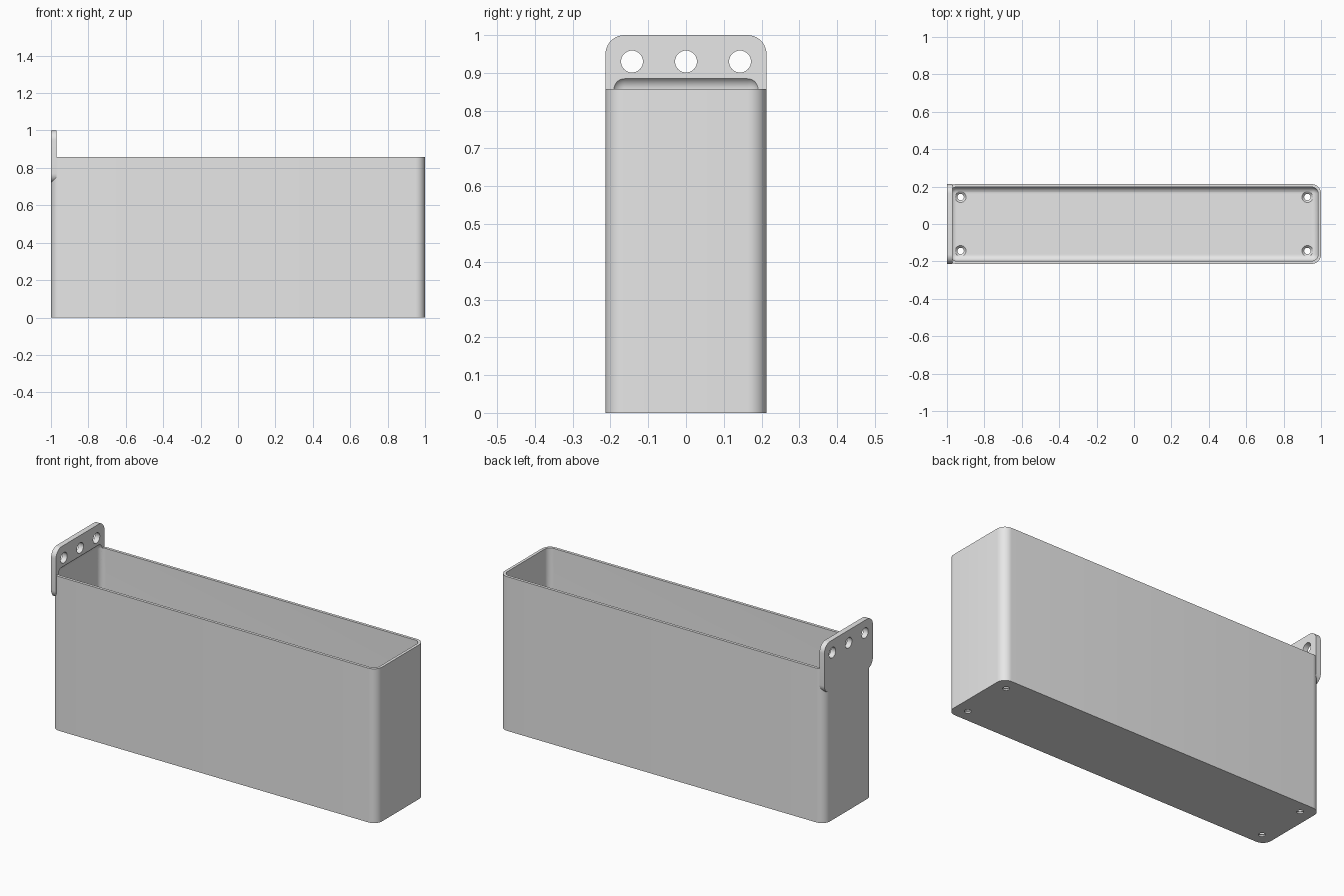
import bpy, bmesh, math
from mathutils import Matrix, Vector

if "Cube" in bpy.data.objects:
    bpy.data.objects.remove(bpy.data.objects["Cube"], do_unlink=True)

HALF_W, RIM, WALL, FLOOR, R = 0.213, 0.857, 0.016, 0.02, 0.05
INNER_R = R - WALL

grey = bpy.data.materials.new("plain grey")
grey.use_nodes = True
grey.diffuse_color = (0.8, 0.8, 0.8, 1)
grey.node_tree.nodes["Principled BSDF"].inputs["Base Color"].default_value = (0.8, 0.8, 0.8, 1)


def to_object(name, bm):
    mesh = bpy.data.meshes.new(name)
    bm.to_mesh(mesh)
    bm.free()
    mesh.materials.append(grey)
    obj = bpy.data.objects.new(name, mesh)
    bpy.context.collection.objects.link(obj)
    return obj


def rounded_box(name, low, high, radius, axis=None):
    """Box with rounded edges; only those along the axis if one is given."""
    low, high = Vector(low), Vector(high)
    bm = bmesh.new()
    bmesh.ops.create_cube(bm, size=1)
    for v in bm.verts:
        v.co = (low + high) / 2 + v.co * (high - low)
    edges = [e for e in bm.edges if axis is None
             or abs((e.verts[0].co - e.verts[1].co)[axis]) > 1e-4]
    bmesh.ops.bevel(bm, geom=edges, offset=radius, segments=10, profile=0.5, affect='EDGES')
    return to_object(name, bm)


def cone(name, centre, r1, r2, depth, turn=Matrix()):
    bm = bmesh.new()
    bmesh.ops.create_cone(bm, cap_ends=True, segments=40, radius1=r1, radius2=r2,
                          depth=depth, matrix=Matrix.Translation(centre) @ turn)
    return to_object(name, bm)


def cut(target, cutter):
    cutter.hide_render = True
    mod = target.modifiers.new("cut", 'BOOLEAN')
    mod.operation, mod.solver, mod.object = 'DIFFERENCE', 'EXACT', cutter
    bpy.context.view_layer.objects.active = target
    bpy.ops.object.modifier_apply(modifier=mod.name)


# Open trough and the mounting plate on its end
trough = rounded_box("trough", (-1, -HALF_W, 0), (1, HALF_W, RIM), R, axis=2)
plate = rounded_box("mounting_plate", (-1, -HALF_W, 0.72), (-0.97, HALF_W, 1), R, axis=0)

# Rounded cavity, which also hollows the plate just above the rim
cavity = rounded_box("cavity_cutter", (-1 + WALL, -HALF_W + WALL, FLOOR),
                     (1 - WALL, HALF_W - WALL, RIM + INNER_R), INNER_R)
cutters = [cavity]
cut(trough, cavity)
cut(plate, cavity)

# Countersunk screw holes in the floor
for x in (-0.927, 0.927):
    for y in (-0.144, 0.144):
        bore = cone("bore_cutter", (x, y, 0), 0.017, 0.017, 0.1)
        sink = cone("sink_cutter", (x, y, FLOOR), 0.017, 0.041, 0.024)
        for c in (bore, sink):
            cut(trough, c)
            cutters.append(c)

# Row of holes through the plate
for y in (-0.143, 0, 0.143):
    hole = cone("hole_cutter", (-1, y, 0.93), 0.029, 0.029, 0.2,
                Matrix.Rotation(math.pi / 2, 4, 'Y'))
    cut(plate, hole)
    cutters.append(hole)

for c in cutters:
    bpy.data.objects.remove(c, do_unlink=True)

# Smooth the round edges, keep the rims sharp
for obj in (trough, plate):
    bpy.ops.object.select_all(action='DESELECT')
    obj.select_set(True)
    bpy.context.view_layer.objects.active = obj
    bpy.ops.object.shade_smooth_by_angle(angle=math.radians(30))
